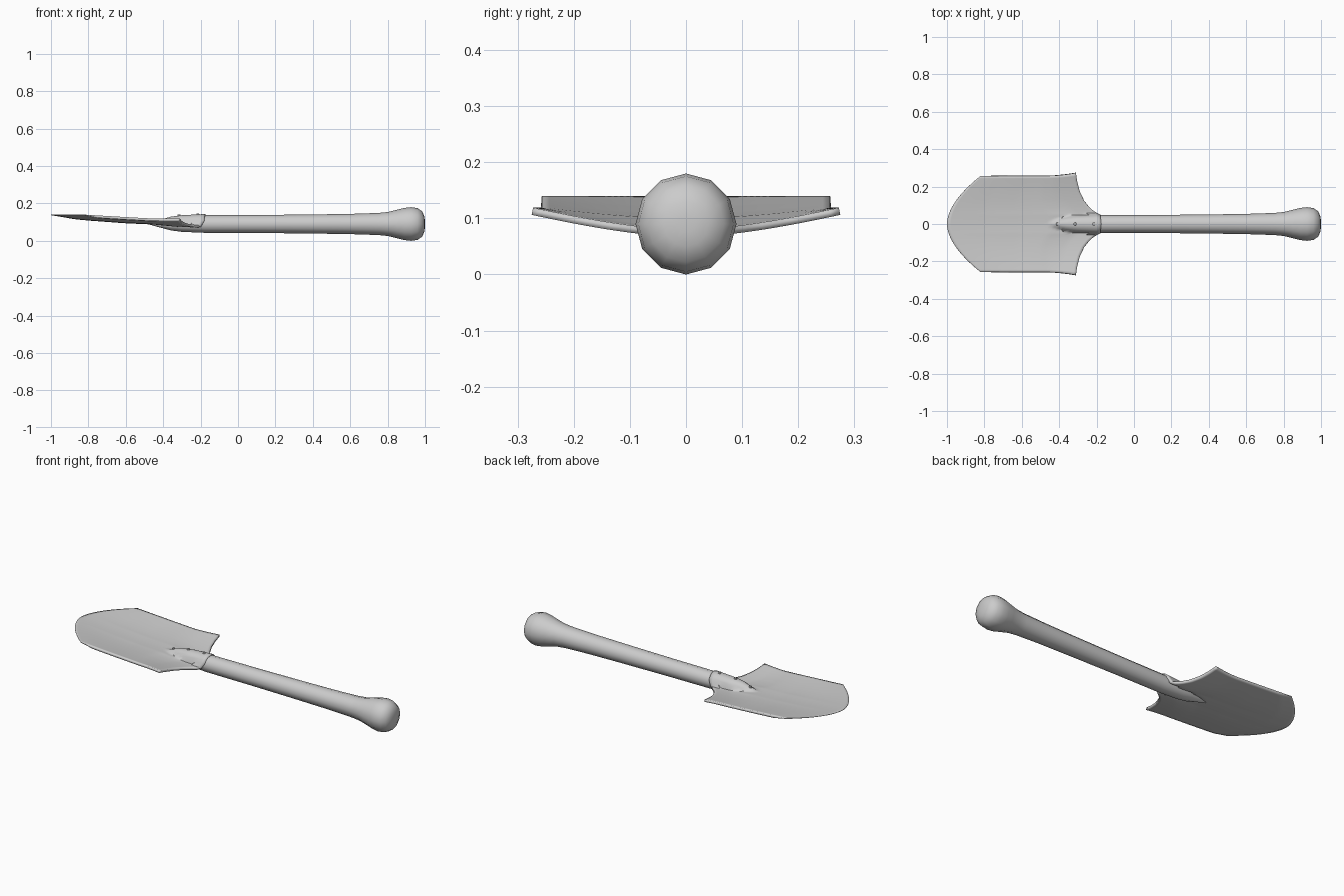
import bpy, bmesh, math

if "Cube" in bpy.data.objects:
    bpy.data.objects.remove(bpy.data.objects["Cube"])

CZ = 0.09  # height of the handle axis


def lerp(table, x):
    if x <= table[0][0]:
        return table[0][1]
    for (x0, y0), (x1, y1) in zip(table, table[1:]):
        if x <= x1:
            return y0 + (y1 - y0) * (x - x0) / (x1 - x0)
    return table[-1][1]


def make_object(name, bm, angle=40):
    me = bpy.data.meshes.new(name)
    bm.to_mesh(me)
    bm.free()
    ob = bpy.data.objects.new(name, me)
    bpy.context.collection.objects.link(ob)
    bpy.ops.object.select_all(action='DESELECT')
    ob.select_set(True)
    bpy.context.view_layer.objects.active = ob
    bpy.ops.object.shade_smooth_by_angle(angle=math.radians(angle))
    return ob


# Handle: 12-sided turned profile along x, tapering to a point under the blade
profile = [(-0.47, 0.004), (-0.42, 0.018), (-0.36, 0.034), (-0.3, 0.042), (-0.18, 0.047),
           (0.1, 0.048), (0.4, 0.051), (0.6, 0.054), (0.75, 0.059), (0.8, 0.064),
           (0.85, 0.076), (0.89, 0.086), (0.925, 0.09), (0.96, 0.085), (0.985, 0.068),
           (0.997, 0.04), (1.0, 0.015)]
bm = bmesh.new()
rings = []
for x, r in profile:
    rings.append([bm.verts.new((x, r * math.sin(k * math.pi / 6), CZ + r * math.cos(k * math.pi / 6)))
                  for k in range(12)])
for a, b in zip(rings, rings[1:]):
    for k in range(12):
        j = (k + 1) % 12
        bm.faces.new((a[k], a[j], b[j], b[k]))
bm.faces.new(rings[0])
bm.faces.new(rings[-1])
bmesh.ops.recalc_face_normals(bm, faces=bm.faces)
make_object("handle", bm)

# Blade: dished sheet whose rear wraps over the handle as a half socket
REAR = [(0, -0.175), (0.05, -0.18), (0.065, -0.21), (0.085, -0.235), (0.12, -0.265),
        (0.17, -0.29), (0.22, -0.304), (0.257, -0.31)]
CENTRE = [(0, 0.14), (0.12, 0.131), (0.25, 0.121), (0.48, 0.107), (0.67, 0.1), (0.85, 0.085), (1, 0.08)]
EDGE = [(0, 0.14), (0.43, 0.127), (0.72, 0.119), (1, 0.119)]
SOCKET = [(-0.47, 0.0), (-0.42, 0.021), (-0.36, 0.039), (-0.3, 0.047), (-0.18, 0.053)]
NS, NV = 40, 25


def blade_point(s, v):
    a = abs(v)
    y = 0.257 * v
    x0 = -1 + 0.18 * a ** 1.8
    x1 = lerp(REAR, abs(y))
    x = x0 + (x1 - x0) * s
    z = lerp(CENTRE, s) * (1 - a ** 1.7) + lerp(EDGE, s) * a ** 1.7
    r = lerp(SOCKET, x)
    if abs(y) < r:
        z = max(z, CZ + math.sqrt(r * r - y * y))
    flare = 1 + 0.06 * max(0, (x + 0.47) / 0.16) ** 2 * a ** 3
    return x, y * flare, z


bm = bmesh.new()
grid = []
for i in range(NS + 1):
    row = []
    for j in range(-NV, NV + 1):
        t = j / NV
        v = math.copysign(abs(t) ** 1.3, t)  # denser columns over the socket
        row.append(bm.verts.new(blade_point(i / NS, v)))
    grid.append(row)
for a, b in zip(grid, grid[1:]):
    for j in range(2 * NV):
        bm.faces.new((a[j], b[j], b[j + 1], a[j + 1]))
bm.normal_update()
blade = make_object("blade", bm)
group = blade.vertex_groups.new(name="thickness")
for i in range(NS + 1):
    w = min(1.0, 0.2 + 5 * i / NS)  # sharpened front edge
    group.add([i * (2 * NV + 1) + j for j in range(2 * NV + 1)], w, 'REPLACE')
mod = blade.modifiers.new("sheet", 'SOLIDIFY')
mod.thickness = 0.013
mod.offset = -1
mod.vertex_group = "thickness"

# Rivets along the top of the socket
for n, x in enumerate((-0.41, -0.315, -0.215)):
    bm = bmesh.new()
    bmesh.ops.create_cone(bm, cap_ends=True, segments=8, radius1=0.009, radius2=0.007, depth=0.01)
    bmesh.ops.translate(bm, verts=bm.verts, vec=(x, 0, CZ + lerp(SOCKET, x) + 0.001))
    make_object(f"rivet_{n + 1}", bm)
